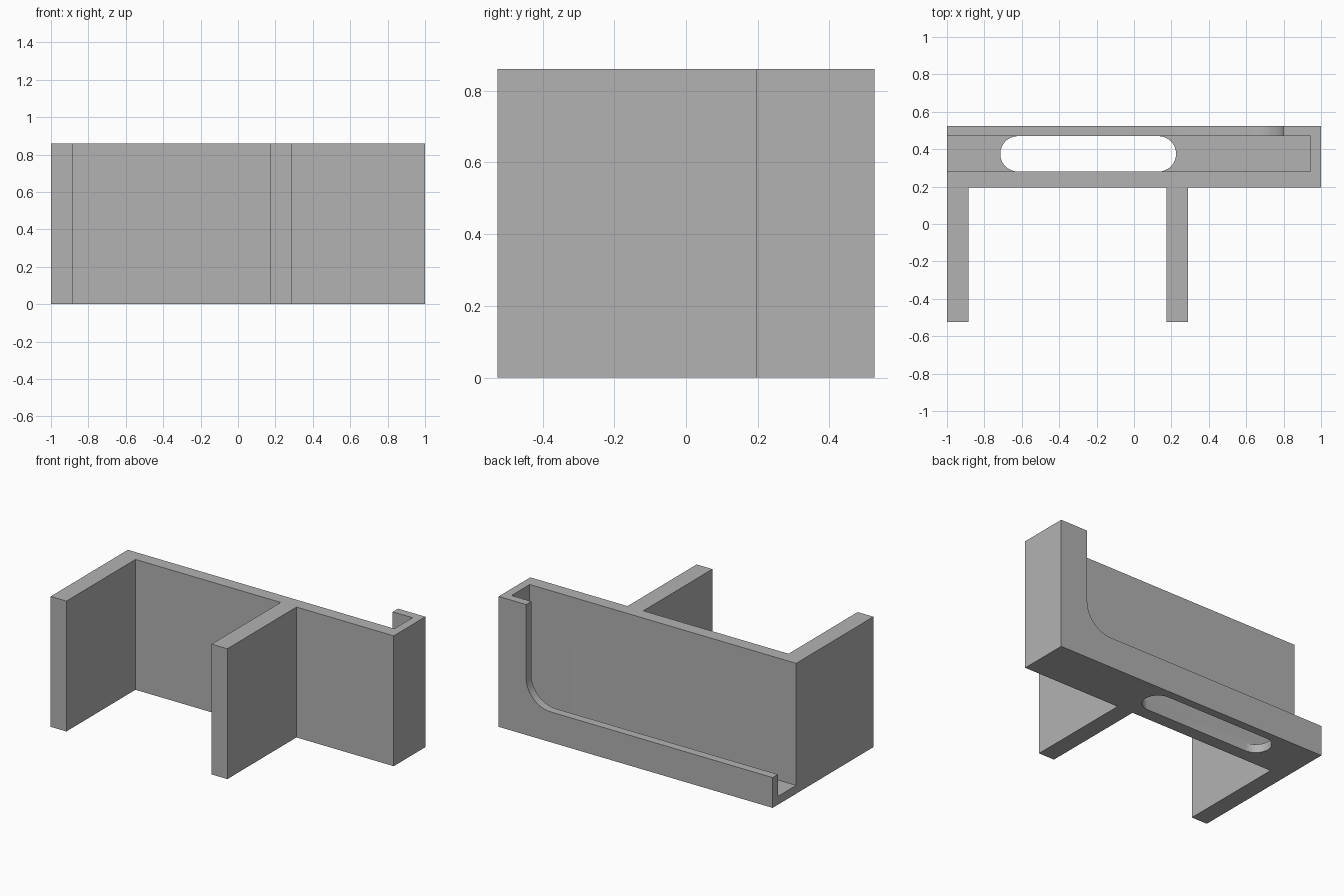
import bpy
import bmesh
from math import pi, cos, sin
from mathutils import Vector

cube = bpy.data.objects.get("Cube")
if cube:
    bpy.data.objects.remove(cube, do_unlink=True)

# Overall sizes
HEIGHT = 0.86
FRONT, WALL, CHANNEL_IN, CHANNEL_OUT, BACK = -0.525, 0.195, 0.28, 0.47, 0.525
LEG, FLOOR, END = 0.115, 0.055, 0.945
LIP_H, LIP_X, FILLET = 0.2, 0.8, 0.18

grey = bpy.data.materials.new("plain_grey")
grey.use_nodes = True
colour = (0.448, 0.448, 0.448, 1)
grey.diffuse_color = colour
grey.node_tree.nodes["Principled BSDF"].inputs["Base Color"].default_value = colour


def prism(name, points, direction):
    """Extrude a closed outline of 3D points into a solid."""
    bm = bmesh.new()
    face = bm.faces.new([bm.verts.new(p) for p in points])
    ext = bmesh.ops.extrude_face_region(bm, geom=[face])
    moved = [v for v in ext["geom"] if isinstance(v, bmesh.types.BMVert)]
    bmesh.ops.translate(bm, verts=moved, vec=Vector(direction))
    bmesh.ops.recalc_face_normals(bm, faces=bm.faces)
    mesh = bpy.data.meshes.new(name)
    bm.to_mesh(mesh)
    bm.free()
    obj = bpy.data.objects.new(name, mesh)
    bpy.context.collection.objects.link(obj)
    mesh.materials.append(grey)
    return obj


def arc(cx, cy, r, start, end, n=16):
    return [(cx + r * cos(start + (end - start) * i / n),
             cy + r * sin(start + (end - start) * i / n)) for i in range(n + 1)]


def cut(target, cutter):
    cutter.hide_render = True
    mod = target.modifiers.new("cut", "BOOLEAN")
    mod.operation = "DIFFERENCE"
    mod.solver = "EXACT"
    mod.object = cutter
    bpy.context.view_layer.objects.active = target
    bpy.ops.object.modifier_apply(modifier=mod.name)
    bpy.data.objects.remove(cutter, do_unlink=True)


# Body: back block with two legs reaching forward
leg_x = 0.175
outline = [(-1, FRONT), (LEG - 1, FRONT), (LEG - 1, WALL), (leg_x, WALL),
           (leg_x, FRONT), (leg_x + LEG, FRONT), (leg_x + LEG, WALL),
           (1, WALL), (1, BACK), (-1, BACK)]
body = prism("holder_body", [(x, y, 0) for x, y in outline], (0, 0, HEIGHT))

# Channel, open at the top and at the right end
channel = [(-1.2, CHANNEL_IN), (END, CHANNEL_IN), (END, CHANNEL_OUT), (-1.2, CHANNEL_OUT)]
cut(body, prism("channel_cutter", [(x, y, FLOOR) for x, y in channel], (0, 0, 1)))

# Window in the back wall, leaving a low lip and a filleted corner
window = [(-1.2, 1.2), (-1.2, LIP_H)]
window += arc(LIP_X - FILLET, LIP_H + FILLET, FILLET, -pi / 2, 0)
window += [(LIP_X, 1.2)]
cut(body, prism("window_cutter", [(x, 0.4, z) for x, z in window], (0, 0.4, 0)))

# Rounded slot through the floor
r = (CHANNEL_OUT - CHANNEL_IN) / 2
mid = CHANNEL_IN + r
slot = arc(0.225 - r, mid, r, -pi / 2, pi / 2) + arc(r - 0.715, mid, r, pi / 2, 3 * pi / 2)
cut(body, prism("slot_cutter", [(x, y, -0.1) for x, y in slot], (0, 0, 0.18)))

# Smooth the rounded corners, keep the edges sharp
bpy.ops.object.select_all(action="DESELECT")
body.select_set(True)
bpy.context.view_layer.objects.active = body
bpy.ops.object.shade_smooth_by_angle(angle=pi / 6)
